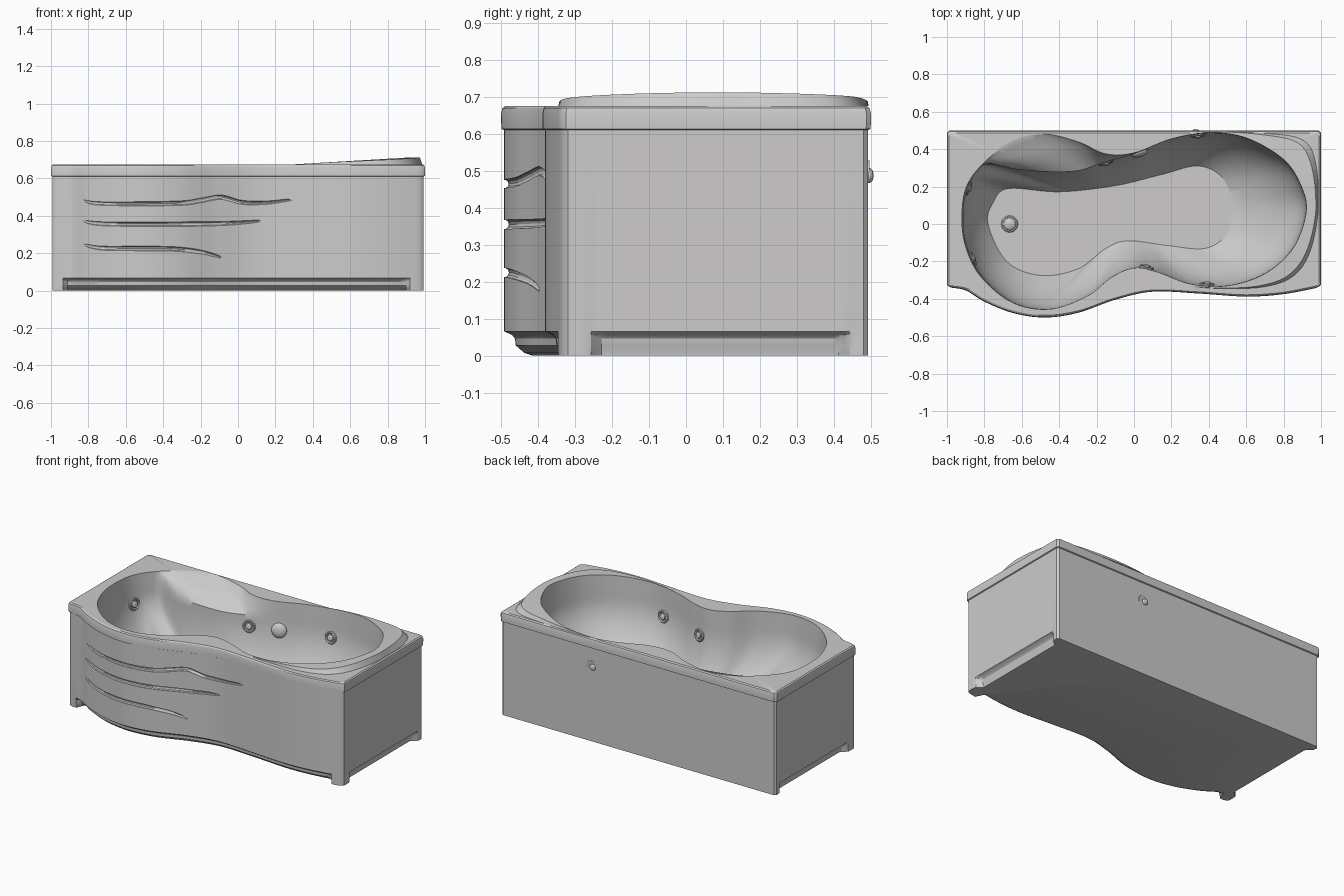
import bpy, bmesh, math
from mathutils import Vector, Matrix

if "Cube" in bpy.data.objects:
    bpy.data.objects.remove(bpy.data.objects["Cube"])

CX, CY = 0.0, 0.05            # pole used to match all outlines
FLOOR_Z, SHELF_Z, RIM_Z = 0.15, 0.56, 0.675

mat = bpy.data.materials.new("light grey acrylic")
mat.diffuse_color = (0.61, 0.6, 0.605, 1)
mat.use_nodes = True
mat.node_tree.nodes["Principled BSDF"].inputs["Base Color"].default_value = mat.diffuse_color


def spline(pts, closed=True, k=16):
    """Catmull-Rom samples through points."""
    n, out = len(pts), []
    for i in range(n if closed else n - 1):
        idx = [(i + j) % n if closed else min(max(i + j, 0), n - 1) for j in (-1, 0, 1, 2)]
        a, b, c, d = (Vector(pts[j]) for j in idx)
        for s in range(k):
            t = s / k
            out.append(0.5 * (2 * b + (c - a) * t + (2 * a - 5 * b + 4 * c - d) * t * t
                              + (3 * b - a - 3 * c + d) * t ** 3))
    if not closed:
        out.append(Vector(pts[-1]))
    return out


def ang(p):
    return math.atan2(p[1] - CY, p[0] - CX)


def polar(samples):
    """Return radius(angle) for a star-shaped closed outline."""
    tab = sorted((ang(p), math.hypot(p[0] - CX, p[1] - CY)) for p in samples)
    tab = [(tab[-1][0] - math.tau, tab[-1][1])] + tab + [(tab[0][0] + math.tau, tab[0][1])]

    def radius(a):
        a = (a + math.pi) % math.tau - math.pi
        lo, hi = 0, len(tab) - 1
        while hi - lo > 1:
            m = (lo + hi) // 2
            lo, hi = (m, hi) if tab[m][0] <= a else (lo, m)
        (a0, r0), (a1, r1) = tab[lo], tab[hi]
        t = (a - a0) / max(a1 - a0, 1e-9)
        # straight chord between the two samples
        p = Vector((r0 * math.cos(a0), r0 * math.sin(a0)))
        q = Vector((r1 * math.cos(a1), r1 * math.sin(a1)))
        return p.lerp(q, min(max(t, 0), 1)).length
    return radius


def at(a, r):
    return Vector((CX + r * math.cos(a), CY + r * math.sin(a)))


def smooth(t):
    t = min(max(t, 0), 1)
    return t * t * (3 - 2 * t)


# outlines seen from above
front = spline([(-0.985, -0.34), (-0.9, -0.355), (-0.8, -0.415), (-0.65, -0.475), (-0.48, -0.5),
                (-0.3, -0.475), (-0.1, -0.405), (0.1, -0.362), (0.35, -0.372), (0.6, -0.388),
                (0.8, -0.375), (0.985, -0.34)], False)
corners = [(1, -0.325), (1, 0.488), (0.988, 0.5), (-0.988, 0.5), (-1, 0.488), (-1, -0.325)]
loop = front + [Vector(c) for c in corners]
outer_pts = []
for p, q in zip(loop, loop[1:] + loop[:1]):
    m = max(1, int((q - p).length / 0.02))
    outer_pts += [p.lerp(q, s / m) for s in range(m)]

right_back = [(0.2, 0.455), (0.4, 0.487), (0.6, 0.46), (0.8, 0.345), (0.895, 0.2), (0.92, 0.06),
              (0.85, -0.13), (0.7, -0.265), (0.5, -0.33), (0.3, -0.32), (0.12, -0.255), (0, -0.235),
              (-0.12, -0.285), (-0.25, -0.385), (-0.45, -0.455), (-0.65, -0.42), (-0.82, -0.28),
              (-0.9, -0.12), (-0.92, 0.04)]
basin_pts = spline(right_back + [(-0.895, 0.2), (-0.8, 0.33), (-0.65, 0.44), (-0.48, 0.48),
                                 (-0.3, 0.44), (-0.15, 0.375), (0.0, 0.38)])
shelf_pts = spline(right_back + [(-0.89, 0.2), (-0.8, 0.315), (-0.65, 0.295), (-0.48, 0.28),
                                 (-0.3, 0.285), (-0.16, 0.33), (0.0, 0.375)])
floor_pts = spline([(-0.78, 0), (-0.75, 0.12), (-0.67, 0.19), (-0.4, 0.172), (-0.1, 0.205), (0.15, 0.265),
                    (0.34, 0.31), (0.47, 0.25), (0.53, 0.1), (0.5, -0.05), (0.38, -0.13), (0.18, -0.115),
                    (-0.03, -0.09), (-0.15, -0.13), (-0.3, -0.24), (-0.5, -0.275), (-0.68, -0.2)])
crest_pts = spline([(0.4, 0.492), (0.7, 0.485), (0.9, 0.45), (0.97, 0.33), (0.985, 0.08), (0.94, -0.15),
                    (0.85, -0.28), (0.7, -0.335), (0.5, -0.345), (0.3, -0.33)]
                   + [(x * 1.01, y * 1.03) for x, y in right_back[10:]]
                   + [(-0.905, 0.2), (-0.81, 0.34), (-0.65, 0.45), (-0.48, 0.487), (-0.3, 0.45),
                      (-0.15, 0.385), (0.0, 0.39), (0.2, 0.465)])

r_out, r_shelf0, r_floor, r_crest0, r_basin = map(
    polar, (outer_pts, shelf_pts, floor_pts, crest_pts, basin_pts))


def r_crest(a):
    return max(min(r_crest0(a), r_out(a) * 0.985), r_basin(a) * 1.001)


def r_rim(a):
    return min(r_basin(a), r_crest(a) * 0.998)


def r_shelf(a):
    return min(r_shelf0(a), 0.992 * r_rim(a))


def wall(a, z):
    """Basin wall point below the shelf line."""
    f = ((SHELF_Z - z) / (SHELF_Z - FLOOR_Z)) ** 2.1
    return at(a, r_shelf(a) * (1 - f) + r_floor(a) * f)


def foot_inset(p, d):
    """Recess the kick strip between the corner feet."""
    x, y = p
    if y > 0.485 or d == 0:
        return p
    if abs(x) > 0.985:
        m = smooth((y + 0.27) / 0.04) * smooth((0.46 - y) / 0.04)
        return Vector((x - math.copysign(min(d, 0.04) * m, x), y))
    return Vector((x, y + d * smooth((x + 0.95) / 0.04) * smooth((0.93 - x) / 0.04)))


def new_object(name, bm, smooth_angle=30):
    bmesh.ops.recalc_face_normals(bm, faces=bm.faces[:])
    me = bpy.data.meshes.new(name)
    bm.to_mesh(me)
    bm.free()
    me.materials.append(mat)
    ob = bpy.data.objects.new(name, me)
    bpy.context.collection.objects.link(ob)
    return ob


def shade(ob):
    bpy.ops.object.select_all(action='DESELECT')
    ob.select_set(True)
    bpy.context.view_layer.objects.active = ob
    bpy.ops.object.shade_smooth_by_angle(angle=math.radians(30))


def loft(bm, rings):
    """Join closed rings and cap both ends."""
    vs = [[bm.verts.new(p) for p in r] for r in rings]
    n = len(vs[0])
    for a, b in zip(vs, vs[1:]):
        for i in range(n):
            bm.faces.new((a[i], a[(i + 1) % n], b[(i + 1) % n], b[i]))
    bm.faces.new(vs[0])
    bm.faces.new(vs[-1])


# bathtub shell: kick strip, apron, rim, raised headrest, shelf, basin, floor
angles = sorted([ang(p) for p in basin_pts] + [ang(c) for c in corners])
angles = [a for i, a in enumerate(angles) if i == 0 or a - angles[i - 1] > 1e-4]
lift = lambda p: 0.037 * min(max((p[0] - 0.3) / 0.62, 0), 1)
rings = []
for z, o, d in ((0, .008, .08), (.008, .008, .055), (.028, .008, .032), (.046, .008, .03), (.056, .008, .022),
                (.066, .008, 0), (.602, .008, 0), (.61, .008, 0), (.613, .001, 0), (.655, 0, 0),
                (.669, .004, 0), (.675, .012, 0)):
    ring = []
    for a in angles:
        p = foot_inset(at(a, r_out(a)), d)
        ring.append((p.x * (1 - o), p.y * (1 - o / 0.48), z))
    rings.append(ring)
rim = [at(a, r_rim(a)) for a in angles]
crest = [at(a, r_crest(a)) for a in angles]
shelf = [at(a, r_shelf(a)) for a in angles]
rings.append([(*c, RIM_Z) for c in crest])
rings.append([(*c.lerp(r, 0.2), RIM_Z + lift(r)) for c, r in zip(crest, rim)])
rings.append([(*r, RIM_Z + lift(r)) for r in rim])
for u in (0.1, 0.3, 0.5, 0.75, 1):
    rings.append([(*r.lerp(s, u), (RIM_Z + lift(r) - .008) * (1 - u ** 1.3) + SHELF_Z * u ** 1.3)
                  for r, s in zip(rim, shelf)])
for i in range(1, 13):
    z = SHELF_Z + (FLOOR_Z - SHELF_Z) * i / 12
    rings.append([(*wall(a, z), z) for a in angles])
bm = bmesh.new()
loft(bm, rings)
tub = new_object("bathtub", bm)

# wavy grooves cut into the front apron
bm = bmesh.new()
for path in ([(-.83, .485), (-.76, .467), (-.55, .464), (-.3, .468), (-.2, .482), (-.09, .499), (.02, .472),
              (.15, .47), (.29, .487)],
             [(-.83, .373), (-.74, .358), (-.5, .355), (-.25, .356), (-.05, .36), (.12, .372)],
             [(-.83, .248), (-.74, .228), (-.55, .225), (-.35, .223), (-.2, .207), (-.09, .178)]):
    pts = spline(path, False, 10)
    tube = []
    for i, p in enumerate(pts):
        j = min(range(len(front)), key=lambda k: abs(front[k].x - p.x))
        k = j + 1 if front[j].x <= p.x else j - 1
        A, B = front[j], front[k]
        y = A.y + (B.y - A.y) * (p.x - A.x) / (B.x - A.x)
        r = 0.002 + 0.011 * math.sin(math.pi * i / (len(pts) - 1)) ** 0.4
        tube.append([(p.x, y * (1 - .008 / .48) + r * math.cos(t), p.y + r * math.sin(t))
                     for t in (math.tau * s / 10 for s in range(10))])
    loft(bm, tube)
cutter = new_object("groove_cutter", bm)
cutter.hide_render = True
mod = tub.modifiers.new("grooves", 'BOOLEAN')
mod.operation, mod.solver, mod.object = 'DIFFERENCE', 'EXACT', cutter
bpy.context.view_layer.objects.active = tub
bpy.ops.object.modifier_apply(modifier=mod.name)
bpy.data.objects.remove(cutter)
shade(tub)


def lathe(name, profile, pos, normal, n=28):
    """Turned fitting facing along normal."""
    M = Matrix.Translation(pos) @ Vector(normal).to_track_quat('Z', 'Y').to_matrix().to_4x4()
    bm = bmesh.new()
    loft(bm, [[M @ Vector((r * math.cos(t), r * math.sin(t), h))
               for t in (math.tau * s / n for s in range(n))] for r, h in profile])
    shade(new_object(name, bm))


JET = [(.04, -.015), (.04, .004), (.036, .009), (.031, .009), (.026, .003), (.02, .003),
       (.019, .012), (.013, .017), (.004, .018)]
DOME = [(.047, -.015), (.047, .004), (.043, .011), (.032, .018), (.017, .022), (.004, .023)]
DRAIN = [(.045, -.01), (.045, .004), (.04, .008), (.034, .008), (.032, .014), (.022, .021), (.004, .024)]

# massage jets and overflow cap on the basin walls
for name, prof, x, y in (("back_jet_left", JET, -.155, .34), ("overflow_cap", DOME, .03, .38),
                         ("back_jet_right", JET, .34, .475), ("front_jet_left", JET, .07, -.245),
                         ("front_jet_right", JET, .37, -.305), ("end_jet_back", JET, -.88, .19),
                         ("end_jet_front", JET, -.88, -.19)):
    a, z = ang((x, y)), 0.49
    t = wall(a + .02, z) - wall(a - .02, z)
    lathe(name, prof, (*wall(a, z), z), Vector((-t.y, t.x, 0.12 * t.length)).normalized())

# floor drain and pipe stub on the back
lathe("drain", DRAIN, (-.665, 0, FLOOR_Z), (0, 0, 1))
lathe("back_pipe_stub", [(.02, -.01), (.02, .006), (.016, .012), (.009, .015), (.003, .016)],
      (.33, .491, .487), (0, 1, 0), 16)
